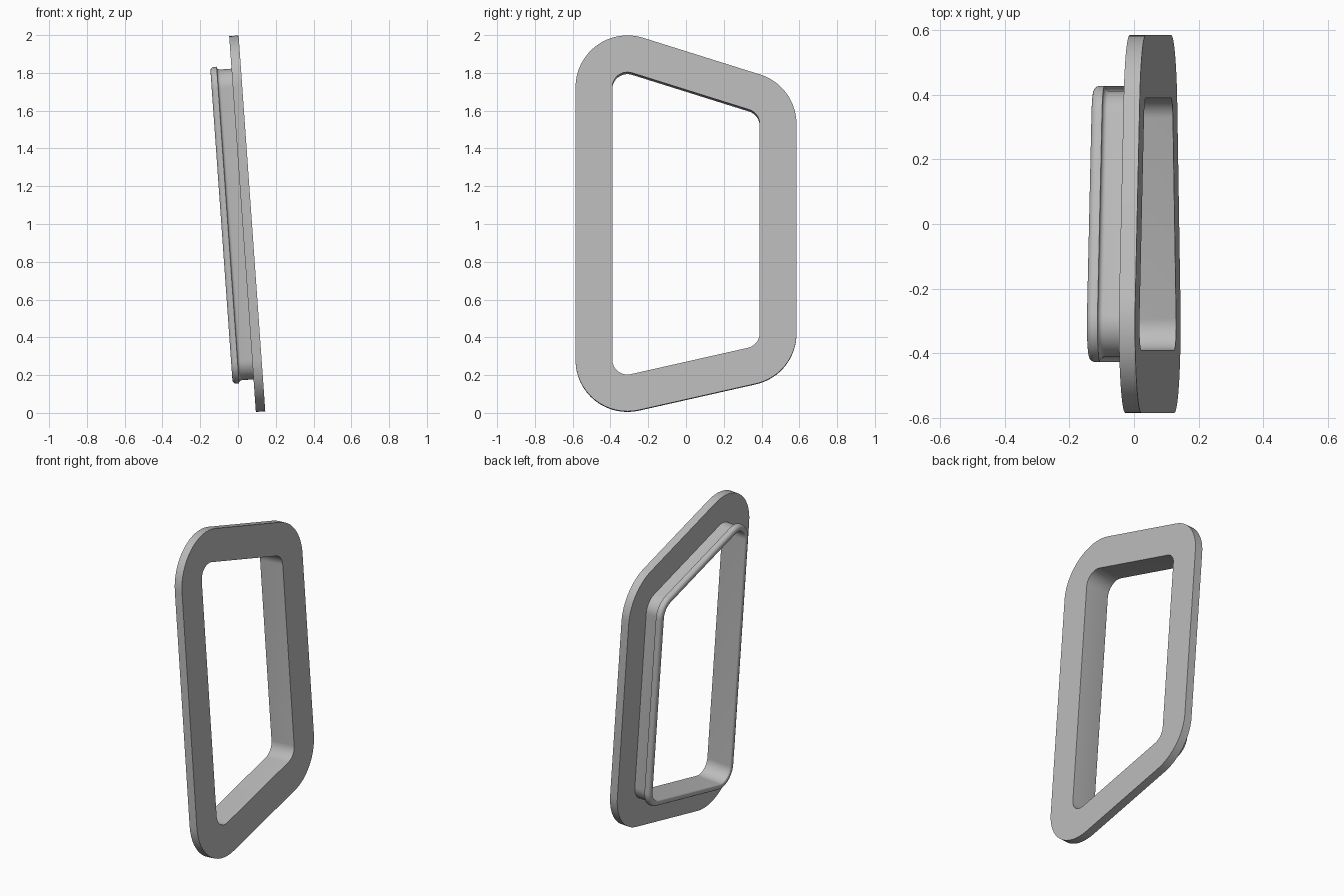
import bpy, bmesh, math
from mathutils import Vector, Matrix

cube = bpy.data.objects.get("Cube")
if cube:
    bpy.data.objects.remove(cube, do_unlink=True)

# Grey painted metal
grey = bpy.data.materials.new("grey_metal")
grey.use_nodes = True
colour = (0.5, 0.5, 0.5, 1)
grey.diffuse_color = colour
grey.node_tree.nodes["Principled BSDF"].inputs["Base Color"].default_value = colour

# Corner centres of the opening in (y, z), counter-clockwise
CORNERS = [Vector(c) for c in ((-0.31, 0.28), (0.31, 0.42), (0.31, 1.53), (-0.31, 1.725))]
ARC_STEPS = 16


def outline():
    """Pairs of corner centre and outward direction around the rounded outline."""
    points = []
    for i, c in enumerate(CORNERS):
        before = c - CORNERS[i - 1]
        after = CORNERS[(i + 1) % len(CORNERS)] - c
        start = math.atan2(-before.x, before.y)
        turn = (math.atan2(-after.x, after.y) - start) % math.tau
        for k in range(ARC_STEPS + 1):
            a = start + turn * k / ARC_STEPS
            points.append((c, Vector((math.cos(a), math.sin(a)))))
    return points


def arc(depth, radius, size, a0, a1, steps=6):
    """Arc of the section, from angle a0 to a1 in degrees."""
    return [(depth + size * math.sin(math.radians(a0 + (a1 - a0) * k / steps)),
             radius + size * math.cos(math.radians(a0 + (a1 - a0) * k / steps)))
            for k in range(steps + 1)]


# Section as (depth, corner radius): flange, tube, hollow fillet, rounded lip
section = [(0, 0.08), (0, 0.275), (-0.05, 0.275), (-0.05, 0.102)]
section += arc(-0.112, 0.118, 0.016, 180, 270, 4)
section += [(-0.132, 0.118)]
section += arc(-0.142, 0.098, 0.02, 0, -90)
section += arc(-0.152, 0.09, 0.01, -90, -180, 4)

# Sweep the section around the outline
bm = bmesh.new()
path = outline()
rings = []
for depth, radius in section:
    ring = []
    for centre, direction in path:
        p = centre + direction * radius
        ring.append(bm.verts.new((depth, -p.x, p.y - 1)))
    rings.append(ring)
for i, ring in enumerate(rings):
    following = rings[(i + 1) % len(rings)]
    for j in range(len(path)):
        k = (j + 1) % len(path)
        bm.faces.new((ring[j], ring[k], following[k], following[j]))

# Face the tall side forwards, then lean the frame
bmesh.ops.transform(bm, matrix=Matrix.Diagonal((1, -1, 1, 1)), verts=bm.verts)
lean = Matrix.Translation((0.074, 0, 1.001)) @ Matrix.Rotation(math.radians(-4.06), 4, 'Y')
bmesh.ops.transform(bm, matrix=lean, verts=bm.verts)
bmesh.ops.recalc_face_normals(bm, faces=bm.faces)

mesh = bpy.data.meshes.new("window_frame")
bm.to_mesh(mesh)
bm.free()
mesh.materials.append(grey)
frame = bpy.data.objects.new("window_frame", mesh)
bpy.context.collection.objects.link(frame)
bpy.context.view_layer.objects.active = frame
frame.select_set(True)
bpy.ops.object.shade_smooth_by_angle(angle=math.radians(30))
